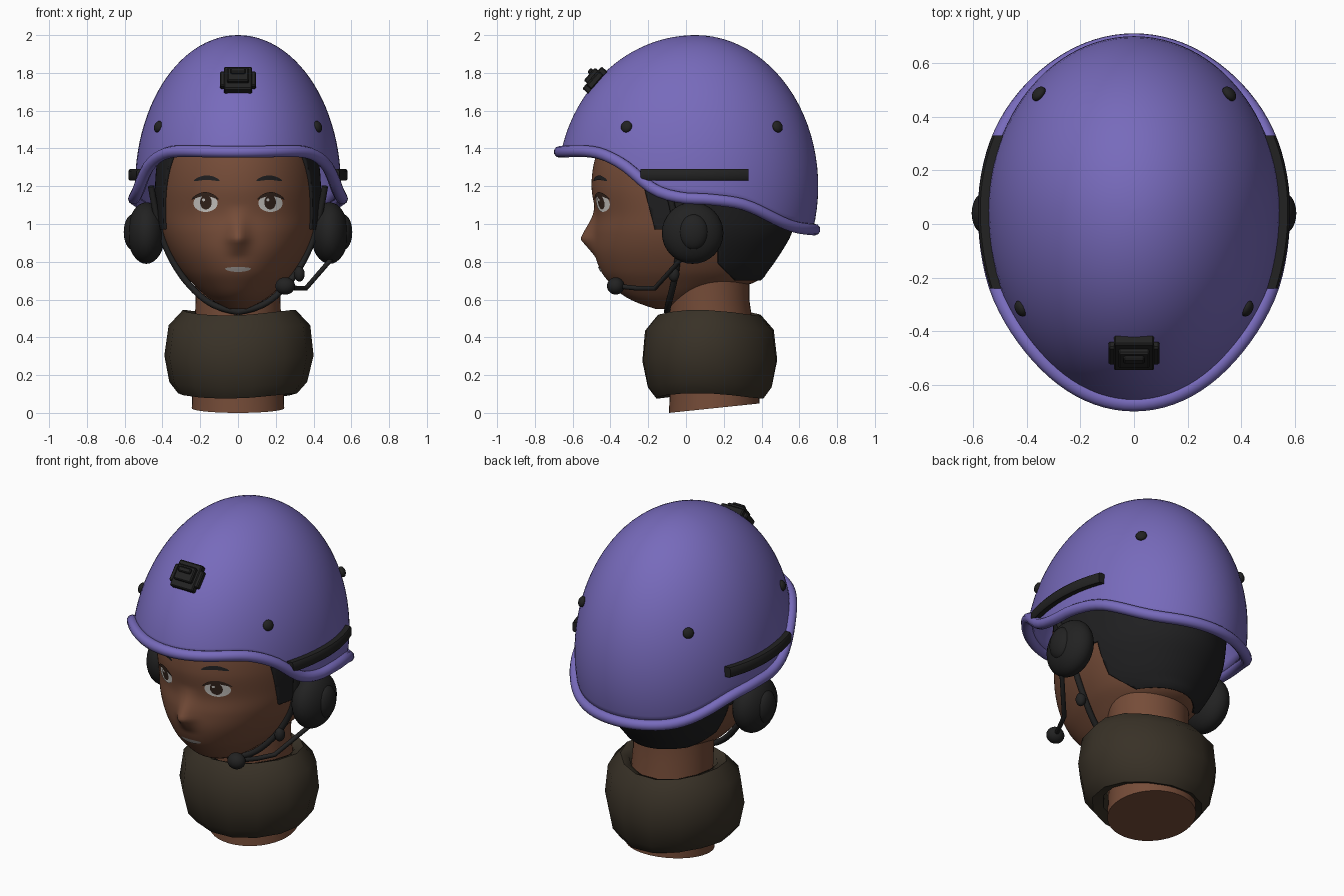
import bpy, bmesh, math
from mathutils import Vector
from mathutils.bvhtree import BVHTree

if "Cube" in bpy.data.objects:
    bpy.data.objects.remove(bpy.data.objects["Cube"])


def material(name, r, g, b):
    m = bpy.data.materials.new(name)
    m.diffuse_color = (r, g, b, 1)
    m.use_nodes = True
    m.node_tree.nodes["Principled BSDF"].inputs["Base Color"].default_value = m.diffuse_color
    return m


PURPLE = material("purple_shell", .185, .145, .50)
BLACK = material("black_gear", .016, .016, .016)
HAIR = material("dark_hair", .014, .014, .015)
SKIN = material("brown_skin", .18, .073, .04)
CLOTH = material("olive_cloth", .04, .031, .02)
WHITE = material("eye_white", .62, .60, .57)
IRIS = material("dark_iris", .035, .018, .012)
TEETH = material("mouth_grey", .36, .33, .31)


def interp(table, x):
    """Smooth interpolation of rows (x, values...)."""
    n = len(table)
    i = max(0, min(n - 2, sum(r[0] <= x for r in table) - 1))
    a, b = table[i], table[i + 1]
    p, q = table[max(i - 1, 0)], table[min(i + 2, n - 1)]
    h = b[0] - a[0]
    t = max(0, min(1, (x - a[0]) / h))
    out = []
    for k in range(1, len(a)):
        m0, m1 = (b[k] - p[k]) / (b[0] - p[0]) * h, (q[k] - a[k]) / (q[0] - a[0]) * h
        out.append((2*t**3 - 3*t*t + 1)*a[k] + (t**3 - 2*t*t + t)*m0
                   + (3*t*t - 2*t**3)*b[k] + (t**3 - t*t)*m1)
    return out


def finish(bm, name, mat, angle=40):
    bmesh.ops.recalc_face_normals(bm, faces=bm.faces)
    me = bpy.data.meshes.new(name)
    bm.to_mesh(me)
    bm.free()
    ob = bpy.data.objects.new(name, me)
    bpy.context.collection.objects.link(ob)
    me.materials.append(mat)
    bpy.ops.object.select_all(action='DESELECT')
    ob.select_set(True)
    bpy.context.view_layer.objects.active = ob
    bpy.ops.object.shade_smooth_by_angle(angle=math.radians(angle))
    return ob


def loft(rings, caps=(True, True)):
    bm = bmesh.new()
    vs = [[bm.verts.new(p) for p in r] for r in rings]
    n = len(vs[0])
    for a, b in zip(vs, vs[1:]):
        for i in range(n):
            j = (i + 1) % n
            bm.faces.new((a[i], a[j], b[j], b[i]))
    if caps[0]:
        bm.faces.new(vs[0][::-1])
    if caps[1]:
        bm.faces.new(vs[-1])
    return bm


def tube(name, pts, radius, mat, cyclic=False, kind='POLY'):
    cu = bpy.data.curves.new(name, 'CURVE')
    cu.dimensions = '3D'
    cu.bevel_depth, cu.bevel_resolution, cu.use_fill_caps = radius, 3, True
    sp = cu.splines.new(kind)
    sp.points.add(len(pts) - 1)
    for p, c in zip(sp.points, pts):
        p.co = (*c, 1)
    sp.use_cyclic_u = cyclic
    if kind == 'NURBS':
        sp.order_u, sp.use_endpoint_u = 3, True
    ob = bpy.data.objects.new(name, cu)
    bpy.context.collection.objects.link(ob)
    cu.materials.append(mat)
    bpy.ops.object.select_all(action='DESELECT')
    ob.select_set(True)
    bpy.context.view_layer.objects.active = ob
    bpy.ops.object.convert(target='MESH')


def ball(name, loc, scale, mat, direction=None):
    bm = bmesh.new()
    bmesh.ops.create_uvsphere(bm, u_segments=28, v_segments=16, radius=1)
    ob = finish(bm, name, mat)
    ob.location, ob.scale = loc, scale
    if direction:
        ob.rotation_euler = direction.to_track_quat('Z', 'Y').to_euler()
    return ob


# --- Helmet shell: ellipsoid, longer to the front, with a swept lower edge
RX, RF, RB, RZ, CY, CZ = .545, .73, .65, .80, .05, 1.20
EDGE = [(-.72, 1.38), (-.48, 1.38), (-.33, 1.315), (-.17, 1.185), (-.03, 1.14),
        (.125, 1.13), (.31, 1.10), (.55, .99), (.72, .965)]


def shell(t, z, off=0.0):
    s = math.sqrt(max(0, 1 - ((z - CZ) / RZ) ** 2))
    r = RB if math.sin(t) > 0 else RF
    return Vector(((RX*s + off)*math.cos(t), CY + (r*s + off)*math.sin(t), z))


def edge_z(t):
    z = 1.15
    for _ in range(25):
        z = .5*z + .5*interp(EDGE, shell(t, z).y)[0]
    return z


N, ROWS = 96, 26
angles = [2*math.pi*i/N for i in range(N)]
low = [edge_z(t) for t in angles]
rings = []
for k in range(ROWS + 1):
    ring = []
    for t, z0 in zip(angles, low):
        p0 = math.asin((z0 - CZ)/RZ)
        ring.append(shell(t, CZ + RZ*math.sin(p0 + (math.radians(89.6) - p0)*k/ROWS)))
    rings.append(ring)
ob = finish(loft(rings, (False, True)), "helmet_shell", PURPLE)
m = ob.modifiers.new("thickness", 'SOLIDIFY')
m.thickness, m.offset = .03, -1
tube("helmet_brim", [shell(t, z, .008) for t, z in zip(angles, low)], .031, PURPLE, True)

# --- Rivets and side rails on the shell
for sx in (-1, 1):
    for x, y in ((.422, -.315), (.355, .485)):
        p = Vector((sx*x, y, 1.515))
        r = RF if y < CY else RB
        nrm = Vector((p.x/RX**2, (y - CY)/r**2, (p.z - CZ)/RZ**2))
        ball("rivet", p, (.031, .031, .02), BLACK, nrm)
    rail = []
    for i in range(17):
        y = -.24 + .57*i/16
        r = RF if y < CY else RB
        x = RX*math.sqrt(1 - ((y - CY)/r)**2)
        rail.append([(sx*(x + o), y, z) for o, z in
                     ((-.02, 1.23), (.028, 1.23), (.036, 1.24), (.036, 1.28), (.028, 1.29), (-.02, 1.29))])
    finish(loft(rail), "side_rail", BLACK)

# --- Front mount, stacked plates tilted to the shell
for name, size, lift, up in (("mount_plate", (.15, .045, .155), .012, 0),
                             ("mount_wings", (.19, .035, .10), .012, 0),
                             ("mount_block", (.115, .03, .09), .042, .005),
                             ("mount_latch", (.08, .025, .03), .06, .02)):
    bm = bmesh.new()
    bmesh.ops.create_cube(bm, size=1)
    bmesh.ops.scale(bm, vec=size, verts=bm.verts)
    bmesh.ops.bevel(bm, geom=bm.edges[:], offset=.006, segments=1, affect='EDGES')
    ob = finish(bm, name, BLACK, 30)
    a = math.radians(41)
    ob.rotation_euler.x = -a
    ob.location = (0, -.472 - lift*math.cos(a) + up*math.sin(a),
                   1.753 + lift*math.sin(a) + up*math.cos(a))

# --- Head: rows of z, half width, front y, widest y, back y
HEAD = [(.55, .045, -.16, -.11, -.06), (.58, .11, -.25, -.08, .02), (.62, .17, -.33, -.04, .12),
        (.69, .245, -.405, 0, .36), (.75, .30, -.45, .03, .42), (.85, .36, -.485, .03, .49),
        (.95, .40, -.49, .03, .545), (1.05, .418, -.48, .03, .56), (1.2, .425, -.50, .03, .57),
        (1.35, .41, -.48, .03, .56), (1.5, .365, -.41, .03, .50), (1.65, .27, -.28, .03, .38),
        (1.76, .08, -.06, .03, .12)]


def head_rings(off):
    out = []
    for k in range(81):
        z = .55 + 1.21*k/80
        w, yf, c, yb = interp(HEAD, z)
        ring = []
        for i in range(128):
            t = 2*math.pi*i/128
            x = (w + off)*math.cos(t)
            y = c + ((yb - c if math.sin(t) > 0 else c - yf) + off)*math.sin(t)
            if y < 0:  # nose ridge
                f = (1.1 - z)/.18 if z > .92 else (z - .82)/.10
                y -= .07*max(0, min(1, f))**1.3*math.exp(-(x/.052)**2)
            ring.append((x, y, z))
        out.append(ring)
    return out


bm = loft(head_rings(0))
tree = BVHTree.FromBMesh(bm)
finish(bm, "head", SKIN, 60)

# --- Hair: outer skin of the head, cut along straight lines
bm = loft(head_rings(.014))
for co, no in (((0, 0, .97), (0, 0, 1)), ((0, 0, .70), (0, 0, 1)), ((0, .17, 0), (0, 1, 0)),
               ((0, .26, .70), (0, 1, 1)), ((0, -.165, .97), (0, .29, .075))):
    bmesh.ops.bisect_plane(bm, geom=bm.verts[:] + bm.edges[:] + bm.faces[:],
                           plane_co=co, plane_no=no)


def is_hair(c):
    if c.z > .97:
        return (c.y + .165)*.29 + (c.z - .97)*.075 > 0
    return c.z > .70 and c.y > .17 and c.y + c.z > .96


bmesh.ops.delete(bm, geom=[f for f in bm.faces if not is_hair(f.calc_center_median())],
                 context='FACES')
ob = finish(bm, "hair", HAIR, 50)
m = ob.modifiers.new("thickness", 'SOLIDIFY')
m.thickness, m.offset = .02, -1


# --- Face details: thin plates wrapped on the face
def decal(name, cx, cz, rx, rz, bend, mat, lift):
    rings = []
    for s in (1, .75, .5, .25, .02):
        ring = []
        for i in range(32):
            t = 2*math.pi*i/32
            u = s*math.cos(t)
            x, z = cx + rx*u, cz + rz*s*math.sin(t) - bend*u*u
            ring.append(tree.ray_cast(Vector((x, -2, z)), Vector((0, 1, 0)))[0] - Vector((0, lift, 0)))
        rings.append(ring)
    finish(loft(rings, (False, True)), name, mat)


for sx in (-1, 1):
    decal("eye_white", sx*.172, 1.11, .064, .046, 0, WHITE, .004)
    decal("iris", sx*.170, 1.115, .031, .038, 0, IRIS, .006)
    decal("eye_glint", sx*.170 - .012, 1.128, .008, .008, 0, WHITE, .008)
    decal("upper_lash", sx*.174, 1.158, .072, .011, .028, IRIS, .0085)
    decal("eyebrow", sx*.165, 1.245, .068, .012, .016, HAIR, .005)
decal("mouth", 0, .759, .068, .013, -.004, TEETH, .005)

# --- Neck with a sloped base
rings = []
for z, cy, rx, ry in ((0, .15, .245, .24), (.15, .15, .24, .235), (.4, .14, .23, .225),
                      (.6, .12, .225, .215), (.74, .12, .23, .215)):
    ring = []
    for i in range(40):
        t = 2*math.pi*i/40
        y = cy + ry*math.sin(t)
        ring.append((rx*math.cos(t), y, z + max(0, 1 - z/.4)*.05*(y + .09)/.48))
    rings.append(ring)
finish(loft(rings), "neck", SKIN)

# --- Loose neck scarf, coarse and slightly uneven
rings = []
for k, (r, z) in enumerate(((.225, .42), (.25, .51), (.30, .53), (.375, .45), (.395, .29),
                            (.365, .15), (.315, .09), (.255, .11), (.24, .2))):
    ring = []
    for i in range(14):
        t = 2*math.pi*i/14
        w = 1 + .025*math.sin(3*t + 1 + .4*k)
        ring.append((r*w*math.cos(t), .12 + .92*r*w*math.sin(t), z + .015*math.sin(2*t + 2)))
    rings.append(ring)
finish(loft(rings, (False, False)), "neck_scarf", CLOTH, 60)

# --- Ear cups and chin strap, both sides
for sx in (-1, 1):
    ball("ear_cup", (sx*.485, .035, .952), (.10, .163, .163), BLACK)
    ball("ear_cup_cap", (sx*.555, .04, .957), (.05, .078, .095), BLACK)
    tube("chin_strap", [(sx*x, y, z) for x, y, z in
                        ((.46, -.10, 1.20), (.425, -.04, .98), (.335, -.045, .77), (.215, -.08, .625),
                         (.10, -.10, .55), (0, -.10, .535))], .017, BLACK, kind='NURBS')
ball("strap_buckle", (.325, -.065, .735), (.028, .03, .04), BLACK)

# --- Microphone on its boom
tube("mic_boom", [(.55, .03, .88), (.49, -.03, .81), (.36, -.165, .66), (.31, -.26, .66),
                  (.25, -.37, .672)], .013, BLACK)
ball("microphone", (.25, -.372, .672), (.052, .046, .046), BLACK)
